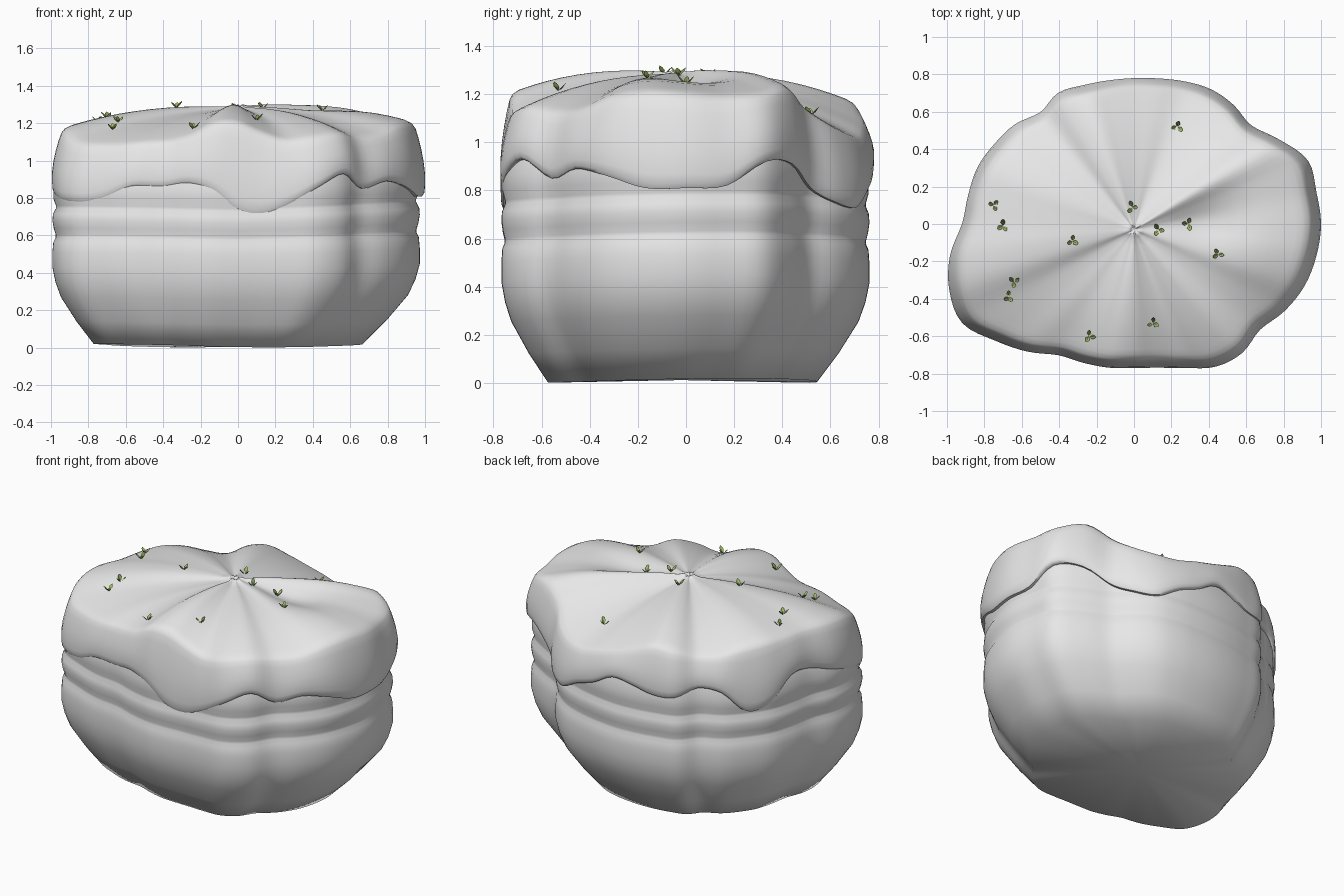
import bpy, bmesh, math, random
from math import sin, cos, pi
from mathutils import Vector, Matrix
from mathutils.bvhtree import BVHTree

cube = bpy.data.objects.get("Cube")
if cube:
    bpy.data.objects.remove(cube, do_unlink=True)

random.seed(4)
SIDES = 144
CENTRE = Vector((0, -0.03))

# Values in hundredths for every ten degrees, counter-clockwise from +x
OUTLINE = [100, 99, 99, 90, 82, 83, 83, 81, 79, 78, 78, 79,
           81, 78, 83, 86, 89, 90, 92, 100, 105, 106, 97, 89,
           81, 79, 78, 77, 78, 82, 88, 90, 88, 93, 97, 99]
RIM = [120, 119, 120, 123, 115, 108, 104, 103, 106, 109, 113, 117,
       115, 111, 112, 116, 118, 118, 118, 118, 116, 110, 109, 110,
       111, 114, 120, 120, 115, 111, 113, 115, 113, 114, 119, 121]
DRIP = [81, 82, 92, 91, 81, 75, 73, 80, 85, 92, 90, 86,
        86, 91, 89, 76, 79, 93, 93, 87, 81, 78, 79, 86,
        86, 88, 84, 74, 72, 77, 86, 93, 85, 89, 86, 81]


def material(name, colour):
    m = bpy.data.materials.new(name)
    m.use_nodes = True
    m.diffuse_color = (*colour, 1)
    bsdf = m.node_tree.nodes["Principled BSDF"]
    bsdf.inputs["Base Color"].default_value = (*colour, 1)
    bsdf.inputs["Roughness"].default_value = 0.8
    return m


STONE = material("pale grey", (0.8, 0.8, 0.8))
LIGHT_LEAF = material("leaf green", (0.36, 0.52, 0.13))
DARK_LEAF = material("deep leaf green", (0.20, 0.30, 0.08))


def around(table, i):
    """Smooth closed interpolation of a table at side i."""
    f = i * len(table) / SIDES
    k, t = int(f), f % 1
    a, b, c, d = (table[(k + j) % len(table)] / 100 for j in (-1, 0, 1, 2))
    return b + t / 2 * (c - a + t * (2*a - 5*b + 4*c - d + t * (3*(b - c) + d - a)))


def ring(scale, height, offset):
    """One loop of points; height is a function of the side."""
    pts = []
    for i in range(SIDES):
        a = 2 * pi * i / SIDES
        p = Vector((cos(a), sin(a))) * around(OUTLINE, i) * scale + offset
        pts.append((p.x, p.y, height(i)))
    return pts


def loft(name, rings, start=None, end=None, sharp=50):
    """Skin a stack of rings, closing either end to a point."""
    bm = bmesh.new()
    loops = [[bm.verts.new(p) for p in r] for r in rings]
    for lo, hi in zip(loops, loops[1:]):
        for i in range(SIDES):
            j = (i + 1) % SIDES
            bm.faces.new((lo[i], lo[j], hi[j], hi[i]))
    for tip, loop, flip in ((start, loops[0], True), (end, loops[-1], False)):
        if tip:
            v = bm.verts.new(tip)
            for i in range(SIDES):
                a, b = loop[i], loop[(i + 1) % SIDES]
                bm.faces.new((b, a, v) if flip else (a, b, v))
    mesh = bpy.data.meshes.new(name)
    bm.to_mesh(mesh)
    bm.free()
    mesh.materials.append(STONE)
    mesh.shade_smooth()
    mesh.set_sharp_from_angle(angle=math.radians(sharp))
    ob = bpy.data.objects.new(name, mesh)
    bpy.context.collection.objects.link(ob)
    return ob


# Layered lower stone: flat base, flared flank, two bulging bands
BODY = [(0.72, 0.01), (0.83, 0.13), (0.93, 0.26), (0.965, 0.34), (0.985, 0.42),
        (0.985, 0.5), (0.98, 0.555), (0.967, 0.58), (0.967, 0.595), (0.978, 0.63),
        (0.985, 0.67), (0.982, 0.705), (0.966, 0.735), (0.966, 0.75), (0.98, 0.79),
        (0.98, 0.85), (0.965, 0.92), (0.93, 1.0)]


def layer_height(z):
    def height(i):
        a = 2 * pi * i / SIDES
        return z + 0.009 * sin(2 * a + 0.8) + 0.05 * z * max(0, cos(a))
    return height


def body_offset(s, z):
    lean = 0.985 - s if z < 0.4 else 0
    return Vector((-0.013 - 0.16 * lean, -0.007 - 0.04 * lean))


loft("layered_stone", [ring(s, layer_height(z), body_offset(s, z)) for s, z in BODY],
     start=(-0.06, -0.02, 0.012), sharp=180)

# Overhanging cap: rolled lip, sides, then a ridged top gathered at the centre
SIDE = [(0.945, 0.1), (0.965, 0.0), (0.985, 0.0), (0.997, 0.05), (1.0, 0.15),
        (1.0, 0.3), (0.992, 0.48), (0.98, 0.64), (0.965, 0.8), (0.95, 0.92),
        (0.934, 0.98)]
EDGE = 0.9


def side_height(t):
    def height(i):
        lo, hi = around(DRIP, i), around(RIM, i)
        return lo + t * (hi - lo)
    return height


def top_height(u):
    def height(i):
        ridge = around(RIM, i) - 1.155
        pucker = 0.012 * math.exp(-((u - 0.035) / 0.02) ** 2)
        # shallow hollow between centre and left rim
        turn = (i / SIDES * 2 * pi - 0.05 + pi) % (2 * pi) - pi
        hollow = 0.06 * math.exp(-(turn / 0.35) ** 2 - ((u - 0.42) / 0.24) ** 2)
        return 1.285 - 0.12 * u ** 2.4 + ridge * u ** 0.8 + pucker - hollow
    return height


TOP = [1, 0.96, 0.9, 0.82, 0.73, 0.63, 0.53, 0.43, 0.34, 0.26, 0.19, 0.13, 0.08,
       0.05, 0.035, 0.02]
cap = loft("draped_cap",
           [ring(s, side_height(t), CENTRE * (1 - s)) for s, t in SIDE]
           + [ring(EDGE * u, top_height(u), CENTRE * (1 - EDGE * u)) for u in TOP],
           end=(CENTRE.x, CENTRE.y, 1.27))

# Small three-leaf sprouts standing on the cap
surface = BVHTree.FromPolygons([v.co for v in cap.data.vertices],
                               [p.vertices[:] for p in cap.data.polygons])
SPROUTS = [(0.23, 0.52), (-0.75, 0.1), (-0.7, -0.01), (-0.01, 0.09), (0.29, 0),
           (0.13, -0.03), (-0.33, -0.09), (0.45, -0.16), (-0.64, -0.31),
           (-0.67, -0.39), (0.1, -0.53), (-0.24, -0.6)]
LEAF = [(0, 0, 0), (0.018, -0.013, 0.02), (0.031, -0.009, 0.033), (0.038, 0, 0.04),
        (0.031, 0.009, 0.033), (0.018, 0.013, 0.02), (0.022, 0, 0.017)]

for n, (x, y) in enumerate(SPROUTS):
    root = surface.ray_cast(Vector((x, y, 2)), Vector((0, 0, -1)))[0]
    bm = bmesh.new()
    spin = random.uniform(0, 2 * pi)
    for k in range(3):
        turn = Matrix.Rotation(spin + k * 2 * pi / 3 + random.uniform(-0.3, 0.3), 3, "Z")
        size = random.uniform(0.8, 1)
        vs = [bm.verts.new(turn @ Vector(p) * size) for p in LEAF]
        for i in range(6):
            f = bm.faces.new((vs[i], vs[(i + 1) % 6], vs[6]))
            f.material_index = 1 if k == 0 else 0
    mesh = bpy.data.meshes.new("sprout")
    bm.to_mesh(mesh)
    bm.free()
    mesh.materials.append(LIGHT_LEAF)
    mesh.materials.append(DARK_LEAF)
    ob = bpy.data.objects.new(f"sprout_{n + 1}", mesh)
    ob.location = root - Vector((0, 0, 0.004))
    bpy.context.collection.objects.link(ob)
